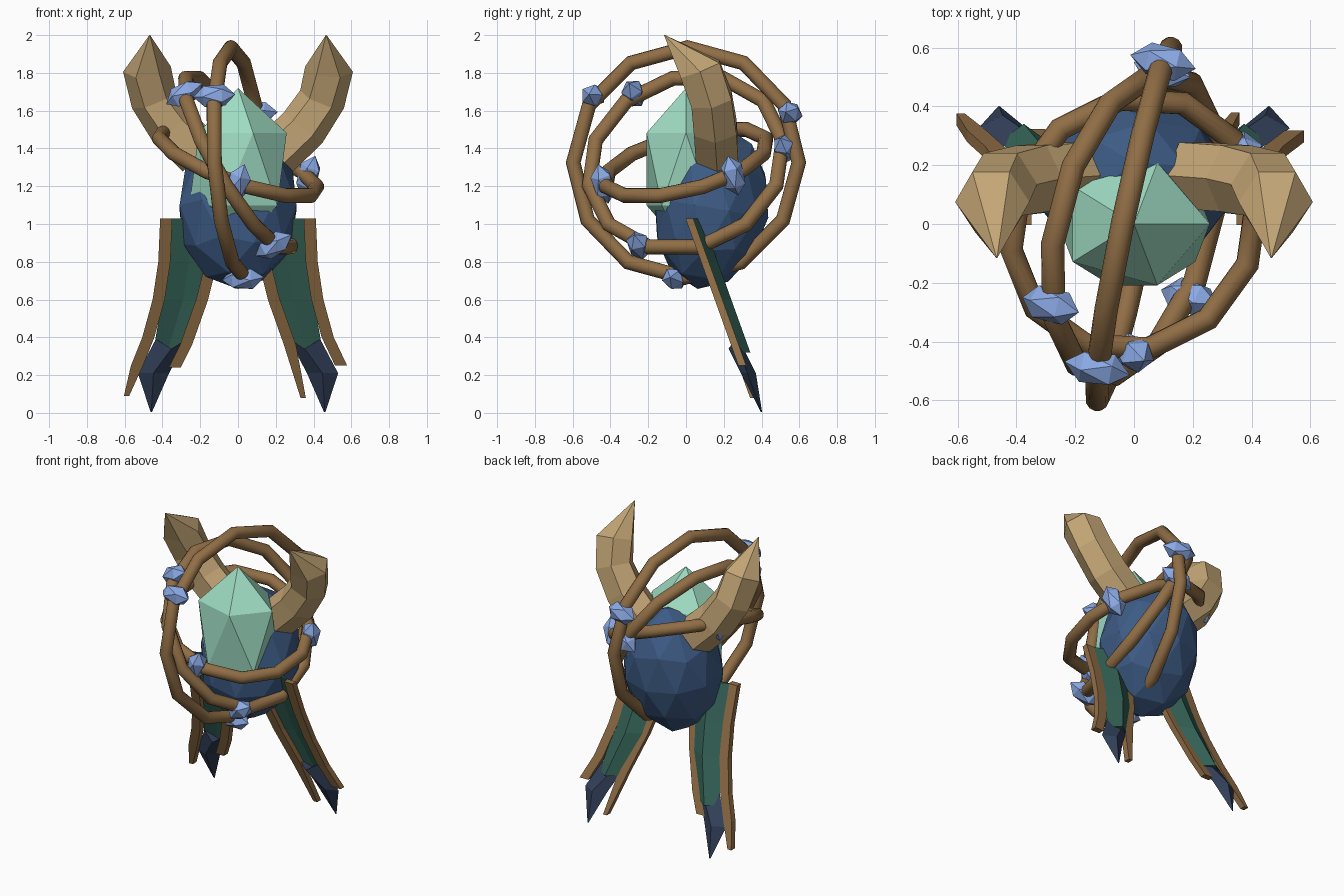
import bpy, bmesh, math
from mathutils import Vector, Matrix

cube = bpy.data.objects.get("Cube")
if cube:
    bpy.data.objects.remove(cube, do_unlink=True)


def material(name, rgb):
    m = bpy.data.materials.new(name)
    m.use_nodes = True
    m.diffuse_color = (*rgb, 1)
    m.node_tree.nodes["Principled BSDF"].inputs["Base Color"].default_value = (*rgb, 1)
    return m


WOOD = material("brown wood", (0.28, 0.155, 0.06))
HORN = material("tan horn", (0.55, 0.38, 0.18))
MINT = material("mint crystal", (0.35, 0.72, 0.55))
BLUE = material("deep blue", (0.047, 0.105, 0.235))
GEM = material("pale blue gem", (0.26, 0.40, 0.78))
GREEN = material("dark green", (0.035, 0.125, 0.095))
NAVY = material("navy", (0.034, 0.054, 0.107))


def finish(name, bm, mat):
    bmesh.ops.recalc_face_normals(bm, faces=bm.faces)
    mesh = bpy.data.meshes.new(name)
    bm.to_mesh(mesh)
    bm.free()
    mesh.materials.append(mat)
    obj = bpy.data.objects.new(name, mesh)
    bpy.context.collection.objects.link(obj)
    return obj


def ball(name, matrix, subdivisions, mat):
    bm = bmesh.new()
    bmesh.ops.create_icosphere(bm, subdivisions=subdivisions, radius=1, matrix=matrix)
    return finish(name, bm, mat)


def loft(name, sections, mat, closed=False):
    """Bridge rings of points; cap the ends unless the loop is closed."""
    bm = bmesh.new()
    rings = [[bm.verts.new(p) for p in s] for s in sections]
    pairs = list(zip(rings, rings[1:]))
    if closed:
        pairs.append((rings[-1], rings[0]))
    for a, b in pairs:
        n = len(a)
        for i in range(n):
            j = (i + 1) % n
            bm.faces.new((a[i], a[j], b[j], b[i]))
    if not closed:
        bm.faces.new(rings[0])
        bm.faces.new(rings[-1])
    return finish(name, bm, mat)


def stretched(centre, rotation, size):
    return Matrix.Translation(centre) @ rotation @ Matrix.Diagonal((*size, 1))


# Body and the crystal set in its front
ball("body", stretched((0, 0.135, 1.085), Matrix.Rotation(-0.17, 4, 'X'), (0.325, 0.305, 0.435)), 2, BLUE)
ball("crystal", stretched((0, 0, 1.29), Matrix(), (0.288, 0.245, 0.43)), 1, MINT)


# Orbiting hoops, each carrying three gems that sit slightly outside the tube
def hoop(name, normal, radius, first_gem, turn, tube=0.04, steps=12, sides=12):
    centre = Vector((0, 0, 1.325))
    n = Vector(normal).normalized()
    u = Vector((0, 0, 1)).cross(n).normalized()
    v = n.cross(u)

    def outward(angle):
        return u * math.cos(angle) + v * math.sin(angle)

    sections = []
    for i in range(steps):
        out = outward(math.tau * (i + turn) / steps)
        ring = []
        for k in range(sides):
            a = math.tau * k / sides
            ring.append(centre + out * (radius + tube * math.cos(a)) + n * tube * math.sin(a))
        sections.append(ring)
    for face in loft(name, sections, WOOD, closed=True).data.polygons:
        face.use_smooth = True

    for k in range(3):
        angle = math.radians(first_gem + 120 * k)
        out = outward(angle)
        frame = Matrix((out, n.cross(out), n)).transposed().to_4x4()
        ball(f"{name}_gem_{k + 1}", stretched(centre + out * (radius + 0.008), frame,
             (0.064, 0.066, 0.114)), 1, GEM)


hoop("large_hoop", (0.98, -0.205, 0.063), 0.61, 25, 0)
hoop("middle_hoop", (0.843, -0.222, 0.488), 0.53, 9, 0.5)
hoop("small_hoop", (0.36, -0.26, 1), 0.445, 98, 0.5)


# Curved six-sided horns
def horn(name, side):
    path = [((0.2, 0.165, 1.37), (0.7, 0, 0.7), 0.13),
            ((0.345, 0.155, 1.51), (0.6, -0.04, 0.75), 0.13),
            ((0.445, 0.135, 1.66), (0.35, -0.2, 0.85), 0.125),
            ((0.482, 0.075, 1.82), (0.1, -0.35, 0.9), 0.127),
            ((0.467, -0.115, 2.0), (0, -0.7, 0.7), 0.002)]
    sections = []
    for centre, direction, radius in path:
        d = Vector(direction).normalized()
        across = Vector((0, 1, 0)).cross(d).normalized()
        depth = d.cross(across)
        ring = []
        for k in range(6):
            a = math.tau * k / 6
            p = Vector(centre) + radius * (across * math.cos(a) + depth * math.sin(a))
            ring.append((p.x * side, p.y, p.z))
        sections.append(ring)
    loft(name, sections, HORN)


# Legs: a folded panel, a pointed foot and two wooden edge strips
def slant(z):
    return 0.03 + 0.36 * (1.03 - z)


def panel(name, side, stations, front, back, mat, notch=0):
    sections = []
    for i, (z, inner, outer) in enumerate(stations):
        y, mid = slant(z), (inner + outer) / 2
        drop = notch if i == 0 else 0
        w = min(1, (outer - inner) / 0.1)
        sections.append([(side * inner, y, z), (side * mid, y + front * w, z - drop),
                         (side * outer, y, z), (side * mid, y + back * w, z - drop)])
    loft(name, sections, mat)


def strip(name, side, path):
    sections = []
    for z, x in path:
        y = slant(z)
        # Long strips taper to a point, short ones are cut off square
        w = 0.014 if z < 0.2 else 0.032
        sections.append([(side * (x - w), y - 0.033, z), (side * (x + w), y - 0.033, z),
                         (side * (x + w), y + 0.008, z), (side * (x - w), y + 0.008, z)])
    loft(name, sections, WOOD)


INNER = [(1.03, 0.13), (0.8, 0.14), (0.6, 0.19), (0.36, 0.275)]
OUTER = [(1.03, 0.38), (0.8, 0.39), (0.6, 0.42), (0.4, 0.475)]
ENDS = {"left": ([(0.08, 0.345)], [(0.25, 0.546)]),
        "right": ([(0.24, 0.335)], [(0.25, 0.535), (0.09, 0.59)])}

for label, side in (("left", 1), ("right", -1)):
    horn(f"{label}_horn", side)
    panel(f"{label}_leg_panel", side,
          [(1.03, 0.12, 0.37), (0.8, 0.14, 0.38), (0.6, 0.18, 0.4), (0.32, 0.3, 0.45)],
          0.015, 0.055, GREEN)
    panel(f"{label}_foot", side,
          [(0.39, 0.27, 0.435), (0.21, 0.365, 0.53), (0.005, 0.455, 0.463)],
          -0.035, 0.045, NAVY, notch=0.05)
    inner_end, outer_end = ENDS[label]
    strip(f"{label}_leg_inner_strip", side, INNER + inner_end)
    strip(f"{label}_leg_outer_strip", side, OUTER + outer_end)
